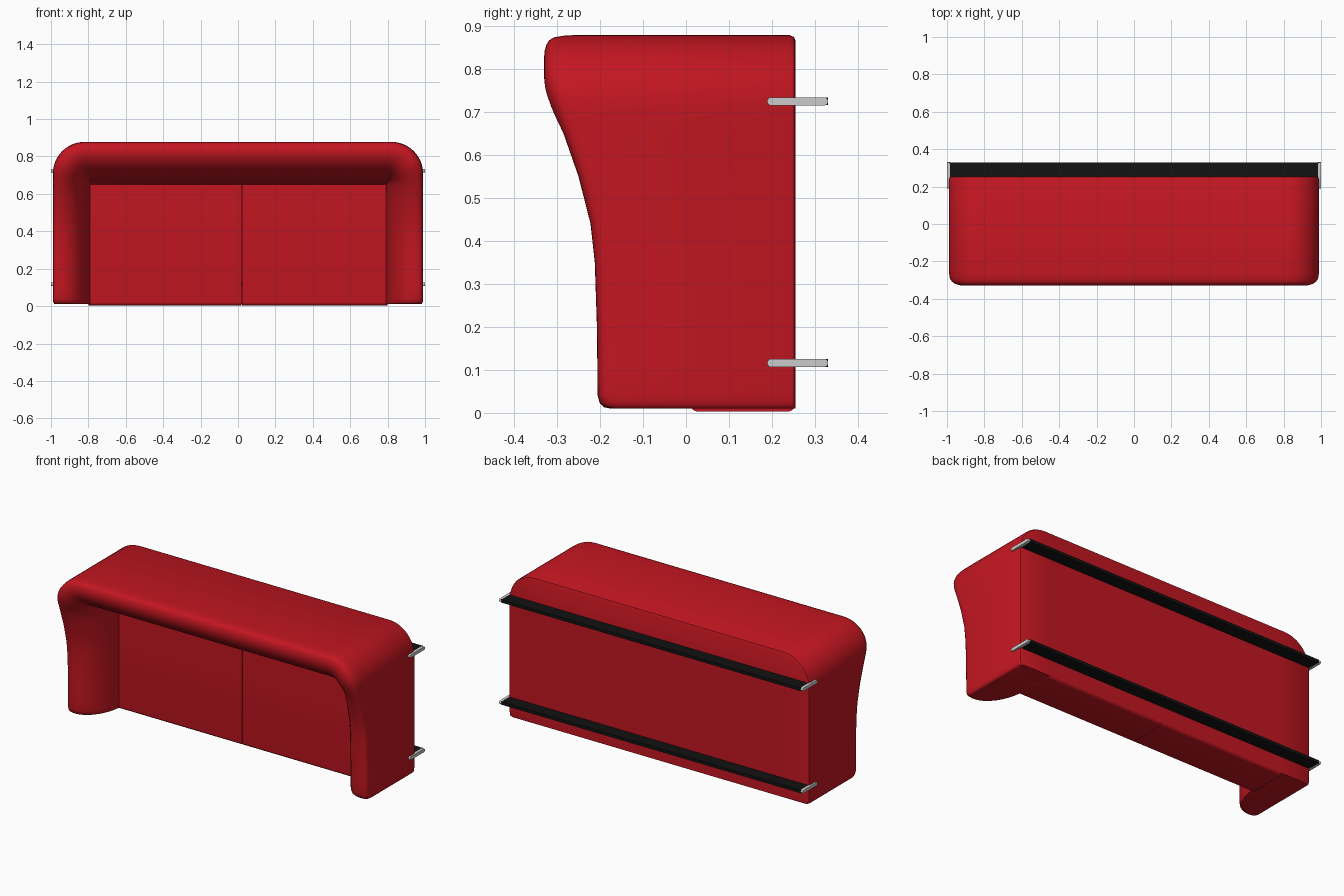
import bpy, bmesh, math
from mathutils import Vector

if "Cube" in bpy.data.objects:
    bpy.data.objects.remove(bpy.data.objects["Cube"])


def material(name, rgb):
    m = bpy.data.materials.new(name)
    m.diffuse_color = (*rgb, 1)
    m.use_nodes = True
    m.node_tree.nodes["Principled BSDF"].inputs["Base Color"].default_value = m.diffuse_color
    return m


RED = material("red_fabric", (0.55, 0.008, 0.015))
BLACK = material("black_rail", (0.006, 0.006, 0.006))


def make(name, bm, mat=None):
    bmesh.ops.recalc_face_normals(bm, faces=bm.faces)
    me = bpy.data.meshes.new(name)
    bm.to_mesh(me)
    bm.free()
    ob = bpy.data.objects.new(name, me)
    bpy.context.collection.objects.link(ob)
    if mat:
        me.materials.append(mat)
    bpy.context.view_layer.objects.active = ob
    ob.select_set(True)
    return ob


def smooth(ob, angle=40):
    bpy.ops.object.select_all(action='DESELECT')
    ob.select_set(True)
    bpy.context.view_layer.objects.active = ob
    bpy.ops.object.shade_smooth_by_angle(angle=math.radians(angle))


def box(lo, hi):
    bm = bmesh.new()
    bmesh.ops.create_cube(bm, size=1)
    for v in bm.verts:
        v.co = [a + (c + 0.5) * (b - a) for a, b, c in zip(lo, hi, v.co)]
    return bm


X, TOP, IN_X, IN_Z, R = 0.99, 0.878, 0.79, 0.65, 0.17
BACK, SEAT = 0.255, 0.02

# Crest line of the arms (z, y), smoothly interpolated
CREST = [(0, -.205), (.2, -.207), (.35, -.212), (.44, -.222), (.55, -.25),
         (.65, -.285), (.72, -.31), (.78, -.326), (.82, -.33), (1, -.33)]


def crest(z):
    for (a, ya), (b, yb) in zip(CREST, CREST[1:]):
        if z <= b:
            return ya + (yb - ya) * (z - a) / (b - a)


# Stations along the right half: outer point, inner point, crest y
stations = []
for z, d in [(.01, .03), (.013, .015), (.022, .005), (.04, 0)]:
    stations.append(((X - d * .4, z), (IN_X, z), crest(z) + d))
for z in [.1, .2, .28, .35, .4, .44, .5, .55, .6, IN_Z, TOP - R]:
    stations.append(((X, z), (IN_X, min(z, IN_Z)), crest(z)))
for i in range(1, 13):
    a = math.radians(i * 7.5)
    z = TOP - R + R * math.sin(a)
    stations.append(((X - R + R * math.cos(a), z), (IN_X, IN_Z), crest(z)))
for x in [IN_X, .4, 0]:
    stations.append(((x, TOP), (x, IN_Z), -.33))

# Cross-section: fraction from outer to inner edge, height fraction to the crest
LIP = [(0, .8), (.006, .87), (.022, .93), (.05, .965), (.1, .985), (.17, .997), (.25, 1),
       (.35, .985), (.45, .95), (.55, .9), (.65, .82), (.75, .71), (.83, .58),
       (.9, .42), (.96, .22), (1, 0)]

# Upholstered frame: two arms and backrest lofted as one shell
bm = bmesh.new()
rows = []
for o, n, yc in stations:
    sec = [(1, BACK), (.06, BACK), (.02, BACK - .004), (0, BACK - .014)]
    sec += [(f, SEAT + (yc - SEAT) * h) for f, h in LIP]
    rows.append([bm.verts.new((o[0] + (n[0] - o[0]) * f, y, o[1] + (n[1] - o[1]) * f))
                 for f, y in sec])
for a, b in zip(rows, rows[1:]):
    for i in range(len(a) - 1):
        bm.faces.new((a[i], a[i + 1], b[i + 1], b[i]))
bm.faces.new(rows[0])
# back panel between the arms
bm.faces.new([bm.verts.new(c) for c in
              [(0, BACK, .01), (IN_X, BACK, .01), (IN_X, BACK, IN_Z), (0, BACK, IN_Z)]])
bmesh.ops.remove_doubles(bm, verts=bm.verts, dist=1e-5)
bmesh.ops.dissolve_degenerate(bm, edges=bm.edges, dist=1e-5)
frame = make("arms_and_backrest", bm, RED)
mir = frame.modifiers.new("mirror", 'MIRROR')
mir.use_clip = True
smooth(frame)

# Two seat halves with rounded front edge, split by a narrow seam
for name, x0, x1 in [("left_seat", -.8, .019), ("right_seat", .021, .8)]:
    bm = box((x0, SEAT - .01, .003), (x1, BACK - .001, .67))
    edges = [e for e in bm.edges
             if all(v.co.z < .1 for v in e.verts)
             and abs(e.verts[0].co.x - e.verts[1].co.x) > .1]
    bmesh.ops.bevel(bm, geom=edges, offset=.018, segments=5, profile=.5, affect='EDGES')
    smooth(make(name, bm, RED))

# Leg rails: black plates with rounded grey end caps
for tag, z in [("lower", .116), ("upper", .724)]:
    make(tag + "_rail", box((-.988, .2, z - .009), (.988, .33, z + .009)), BLACK)
    for side, s in [("left", -1), ("right", 1)]:
        bm = bmesh.new()
        r, n = .0095, 8
        pts = [(.321 + r * math.sin(math.pi * i / n), z + r * math.cos(math.pi * i / n))
               for i in range(n + 1)]
        pts += [(.198 - r * math.sin(math.pi * i / n), z - r * math.cos(math.pi * i / n))
                for i in range(n + 1)]
        f = bm.faces.new([bm.verts.new((s * .984, y, zz)) for y, zz in pts])
        ext = bmesh.ops.extrude_face_region(bm, geom=[f])
        bmesh.ops.translate(bm, vec=Vector((s * .016, 0, 0)),
                            verts=[g for g in ext["geom"] if isinstance(g, bmesh.types.BMVert)])
        smooth(make(f"{tag}_{side}_rail_cap", bm))
